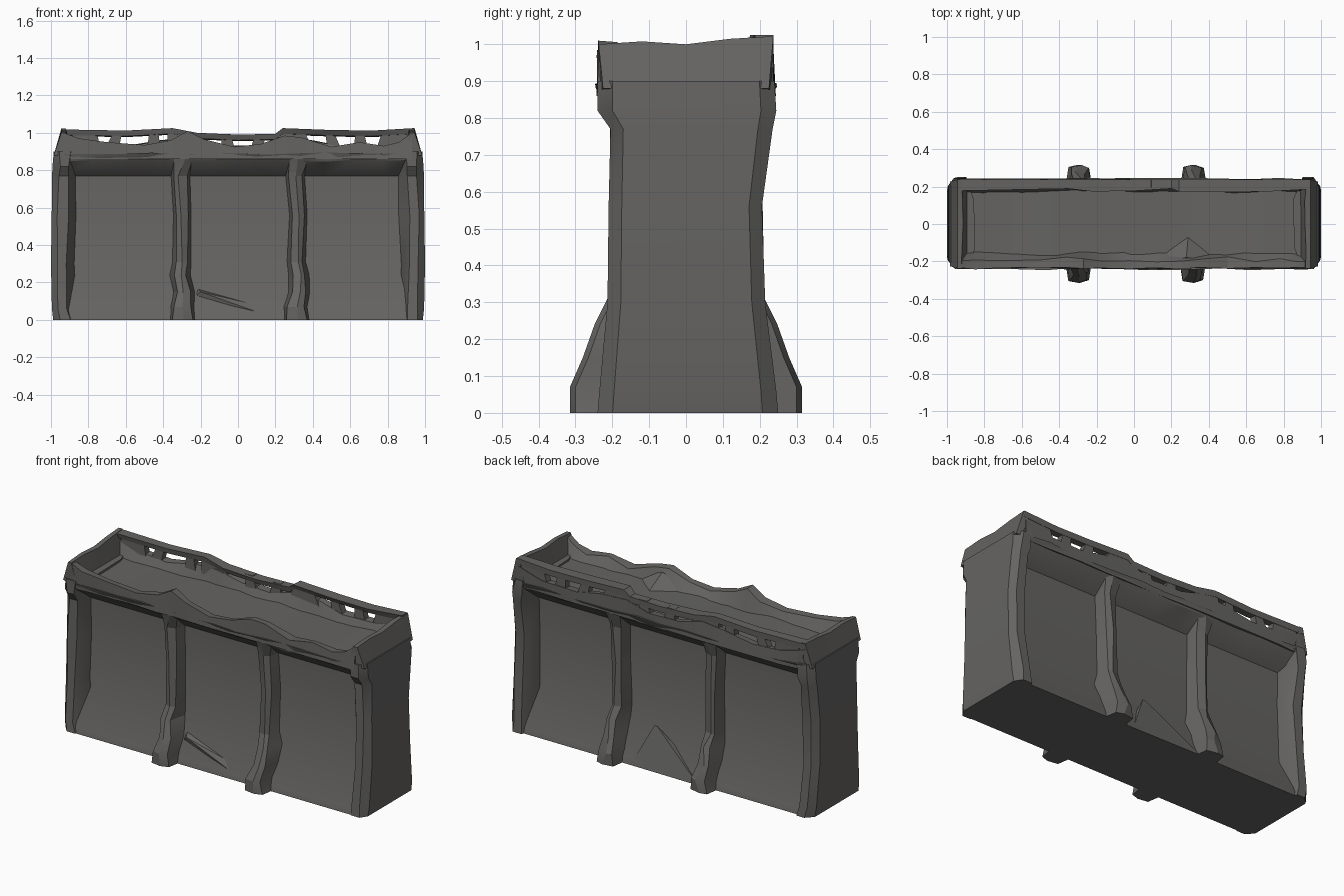
import bpy, bmesh, math, random
from mathutils import Vector

random.seed(4)
if "Cube" in bpy.data.objects:
    bpy.data.objects.remove(bpy.data.objects["Cube"])

stone = bpy.data.materials.new("dark grey stone")
stone.use_nodes = True
GREY = (0.13, 0.127, 0.122, 1)
stone.diffuse_color = GREY
stone.node_tree.nodes["Principled BSDF"].inputs["Base Color"].default_value = GREY


def rough(amount):
    return random.uniform(-amount, amount)


def loft(name, rings, angle=30):
    """Skin a run of equal-sized rings and cap both ends."""
    bm = bmesh.new()
    loops = [[bm.verts.new(p) for p in ring] for ring in rings]
    n = len(loops[0])
    for a, b in zip(loops, loops[1:]):
        for i in range(n):
            j = (i + 1) % n
            bm.faces.new((a[i], a[j], b[j], b[i]))
    bm.faces.new(loops[0])
    bm.faces.new(loops[-1])
    bmesh.ops.recalc_face_normals(bm, faces=bm.faces)
    mesh = bpy.data.meshes.new(name)
    bm.to_mesh(mesh)
    bm.free()
    mesh.materials.append(stone)
    obj = bpy.data.objects.new(name, mesh)
    bpy.context.collection.objects.link(obj)
    bpy.ops.object.select_all(action='DESELECT')
    obj.select_set(True)
    bpy.context.view_layer.objects.active = obj
    bpy.ops.object.shade_smooth_by_angle(angle=math.radians(angle))
    return obj


# Wall core: splayed plinth, recessed panels, overhanging ledge
half = [(0.235, 0), (0.228, 0.03), (0.13, 0.24), (0.13, 0.77), (0.225, 0.85), (0.24, 0.89)]
rings = []
for k in range(13):
    x = -0.93 + 1.86 * k / 12
    ring = []
    for side in (-1, 1):
        part = []
        for i, (y, z) in enumerate(half):
            w = 0.007 if i > 3 else 0
            part.append((x, side * (y + rough(w)), z + rough(w)))
        ring += part if side < 0 else part[::-1]
    rings.append(ring)
loft("wall_core", rings)

# End piers: splayed inner jambs, chamfered outer corners
section = [(0.87, -0.13), (0.915, -1), (0.965, -1), (1, -0.83),
           (1, 0.83), (0.965, 1), (0.915, 1), (0.87, 0.13)]
levels = [(0, 0.24, 0.25, -0.012), (0.06, 0.235, 0.245, -0.005), (0.3, 0.213, 0.215, 0),
          (0.56, 0.21, 0.206, -0.004), (0.77, 0.205, 0.235, -0.006),
          (0.82, 0.24, 0.245, -0.008), (0.9, 0.24, 0.24, -0.015)]
for side, label in ((1, "left"), (-1, "right")):
    rings = []
    for z, front, back, dx in levels:
        ring = []
        for x, t in section:
            y = t if abs(t) < 0.2 else t * (front if t < 0 else back)
            ring.append((side * (x + dx + (rough(0.008) if x < 0.98 else 0)), y, z))
        rings.append(ring)
    loft(label + "_end_pier", rings)

# Buttresses dividing the bays, with kicked-out feet
profile = [(0, 0.315, 0.055, 0.085), (0.07, 0.315, 0.045, 0.08), (0.15, 0.28, 0.035, 0.07),
           (0.24, 0.248, 0.03, 0.06), (0.31, 0.213, 0.03, 0.055), (0.56, 0.208, 0.032, 0.052),
           (0.77, 0.206, 0.036, 0.055), (0.86, 0.235, 0.05, 0.075)]
for cx, label in ((0.315, "left"), (-0.3, "right")):
    for side, face in ((-1, "front"), (1, "back")):
        rings = []
        for z, y, w, wide in profile:
            c = cx + rough(0.012)
            rings.append([(c - wide, side * 0.11, z),
                          (c - w, side * (y - 0.01), z),
                          (c + rough(0.015), side * y, z),
                          (c + w, side * (y - 0.015), z),
                          (c + wide, side * 0.11, z)])
        loft(f"{label}_{face}_buttress", rings, 20)

# Worn front parapet with a broken, wavy top
crest = [(-0.93, 1.0), (-0.85, 0.97), (-0.7, 0.95), (-0.5, 0.935), (-0.36, 0.96),
         (-0.27, 1.01), (-0.18, 0.965), (-0.02, 0.925), (0.12, 0.94), (0.25, 0.985),
         (0.34, 0.975), (0.5, 0.925), (0.65, 0.95), (0.78, 0.93), (0.86, 0.95), (0.93, 1.0)]
loft("front_parapet", [[(x, -0.237 + rough(0.006), 0.86), (x, -0.237 + rough(0.006), z),
                        (x, -0.19 + rough(0.015), z - 0.004),
                        (x, -0.15 + rough(0.01), 0.87)] for x, z in crest], 22)

# Back parapet: low wall, rail and crooked props with gaps between
low = [(-0.93, 0.98), (-0.78, 0.94), (-0.6, 0.93), (-0.42, 0.96), (-0.27, 0.975), (-0.12, 0.935),
       (0.08, 0.93), (0.22, 0.97), (0.4, 0.96), (0.55, 0.93), (0.78, 0.935), (0.93, 0.98)]
loft("back_parapet_base", [[(x, 0.238 + rough(0.006), 0.86), (x, 0.238, z),
                            (x, 0.2 + rough(0.012), z - 0.004),
                            (x, 0.165 + rough(0.01), 0.87)] for x, z in low], 22)
rail = [(-0.94, 1.018), (-0.6, 1.012), (-0.35, 1.025), (-0.22, 1.0), (0, 0.99),
        (0.2, 0.995), (0.24, 1.025), (0.5, 1.015), (0.72, 1.012), (0.94, 1.025)]
loft("back_parapet_rail", [[(x, 0.236, z - 0.035), (x, 0.238, z), (x, 0.18 + rough(0.01), z),
                            (x, 0.19, z - 0.03)] for x, z in rail], 22)
for i, x in enumerate((-0.84, -0.68, -0.45, -0.27, -0.05, 0.1, 0.3, 0.52, 0.66, 0.84)):
    lean = rough(0.04)
    wide = 0.07 if abs(x) in (0.84, 0.3, 0.27) else 0.025
    loft(f"back_parapet_prop_{i + 1}",
         [[(x - w + d, 0.234, z), (x + w + d, 0.234, z), (x + w + d, 0.195, z), (x - w + d, 0.195, z)]
          for z, w, d in ((0.9, wide * 1.5, 0), (0.995, wide, lean))], 22)

# End parapets closing the walkway
for side, label in ((1, "left"), (-1, "right")):
    rings = []
    for y, z in ((-0.237, 1.0), (-0.12, 1.008), (0, 1.0), (0.12, 1.015), (0.237, 1.022)):
        rings.append([(side * 0.985, y * 0.95, 0.88), (side * 0.945, y, z),
                      (side * (0.92 + rough(0.008)), y, z), (side * 0.885, y, 0.87)])
    loft(label + "_end_parapet", rings, 22)


# Fallen rubble lying against the plinth and on the walkway
def shard(name, base, tip):
    loft(name, [base, [Vector(p).lerp(Vector(tip), 0.96) for p in base]], 10)


shard("back_rubble", [(-0.25, 0.16, 0), (0.2, 0.16, 0), (0.2, 0.235, 0), (-0.25, 0.24, 0)],
      (0.08, 0.17, 0.25))
shard("front_rubble", [(-0.22, -0.15, 0.17), (-0.22, -0.19, 0.13), (0.22, -0.23, 0.0),
                       (0.22, -0.2, 0.05)], (-0.2, -0.2, 0.15))
shard("walkway_rubble", [(0.12, -0.19, 0.88), (0.46, -0.19, 0.88), (0.29, -0.06, 0.88)],
      (0.28, -0.18, 0.96))
